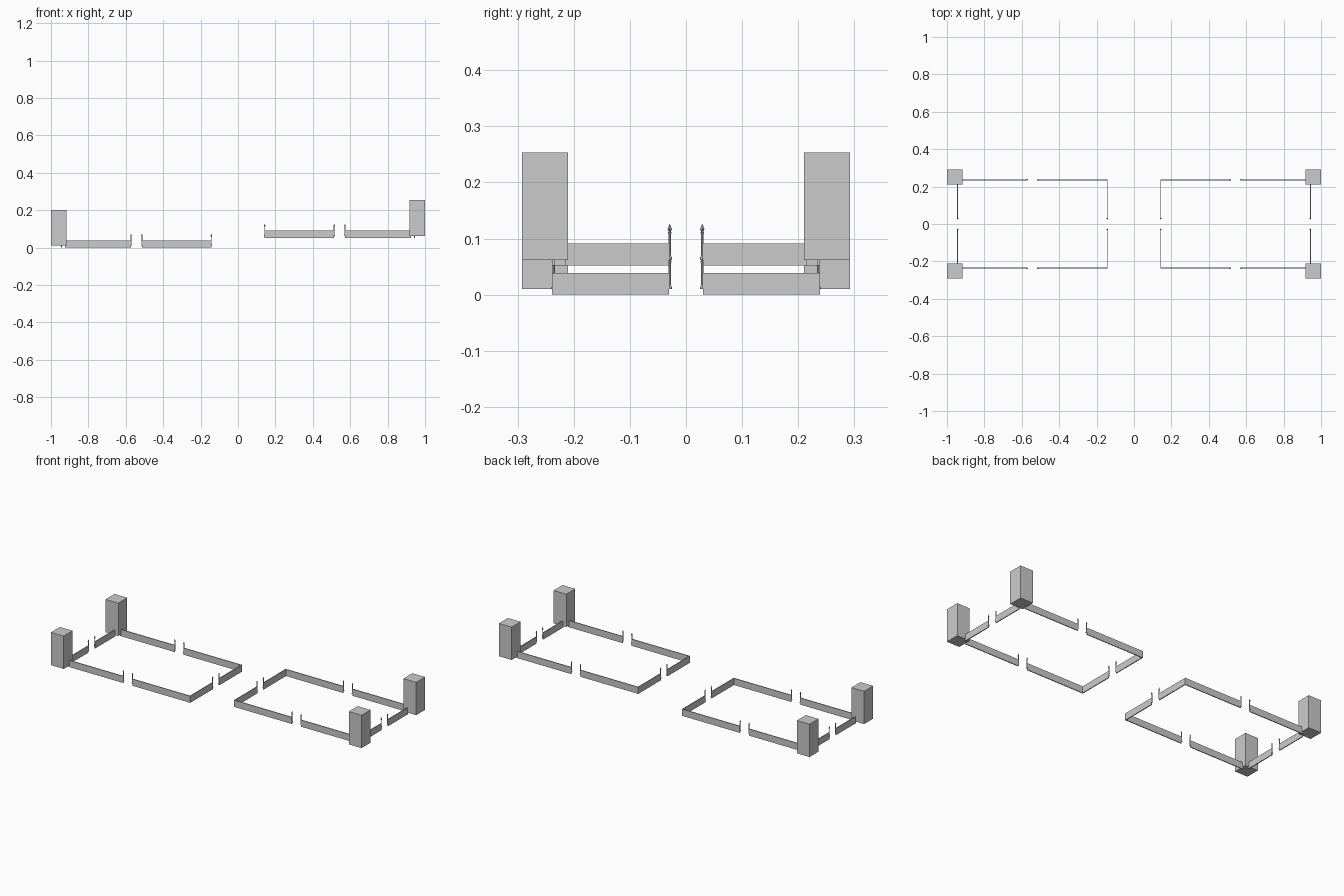
import bpy, math

if "Cube" in bpy.data.objects:
    bpy.data.objects.remove(bpy.data.objects["Cube"])

T = 0.005          # wall thickness
CX = 0.543         # courtyard centre distance
HX, HY = 0.40, 0.236
GAP = 0.03


def box(name, lo, hi):
    v = [(x, y, z) for x in (lo[0], hi[0]) for y in (lo[1], hi[1]) for z in (lo[2], hi[2])]
    f = [(0, 1, 3, 2), (4, 6, 7, 5), (0, 4, 5, 1), (2, 3, 7, 6), (0, 2, 6, 4), (1, 5, 7, 3)]
    me = bpy.data.meshes.new(name)
    me.from_pydata(v, [], f)
    ob = bpy.data.objects.new(name, me)
    bpy.context.collection.objects.link(ob)
    return ob


# Lathed gate post with flared foot and pointed finial
def post_mesh(n=8):
    prof = [(0.0042, 0), (0.0042, 0.003), (0.0026, 0.006), (0.0022, 0.046),
            (0.0036, 0.049), (0.0018, 0.051), (0.0042, 0.055), (0.0022, 0.059), (0.0004, 0.064)]
    v = [(r * math.cos(2 * math.pi * i / n), r * math.sin(2 * math.pi * i / n), z)
         for r, z in prof for i in range(n)]
    f = [(k * n + i, k * n + (i + 1) % n, (k + 1) * n + (i + 1) % n, (k + 1) * n + i)
         for k in range(len(prof) - 1) for i in range(n)]
    f += [tuple(reversed(range(n))), tuple(range(len(v) - n, len(v)))]
    me = bpy.data.meshes.new("gate_post")
    me.from_pydata(v, [], f)
    return me


post = post_mesh()


def span(name, a, b, z0, z1):
    box(name, (min(a[0], b[0]), min(a[1], b[1]), z0), (max(a[0], b[0]), max(a[1], b[1]), z1))


def add_post(x, y, z):
    ob = bpy.data.objects.new("gate_post", post)
    ob.location = (x, y, z)
    bpy.context.collection.objects.link(ob)


# Two courtyards, the right one standing higher
for side, base in ((-1, 0.0), (1, 0.052)):
    z1, ground = base + 0.039, base + 0.01
    inner, outer = CX - HX, CX + HX
    h = T / 2
    for sy in (-1, 1):
        # long walls, split by a gateway
        ya, yb = sy * (HY - h), sy * (HY + h)
        span("long_wall_inner", (side * (inner - h), ya), (side * (CX - GAP), yb), base, z1)
        span("long_wall_outer", (side * (CX + GAP), ya), (side * 0.924, yb), base, z1)
        # short walls at the inner and outer ends
        span("short_wall_inner", (side * (inner - h), sy * GAP),
             (side * (inner + h), sy * (HY - h)), base, z1)
        span("short_wall_outer", (side * (outer - h), sy * GAP),
             (side * (outer + h), sy * 0.215), base, z1)
        # gate posts
        for x in (CX - GAP + 0.001, CX + GAP - 0.001):
            add_post(side * x, sy * HY, ground)
        for x in (inner, outer):
            add_post(side * x, sy * (GAP - 0.001), ground)
        # corner tower
        span("corner_tower", (side * 0.918, sy * 0.21), (side * 1.0, sy * 0.292),
             ground, ground + 0.191)
